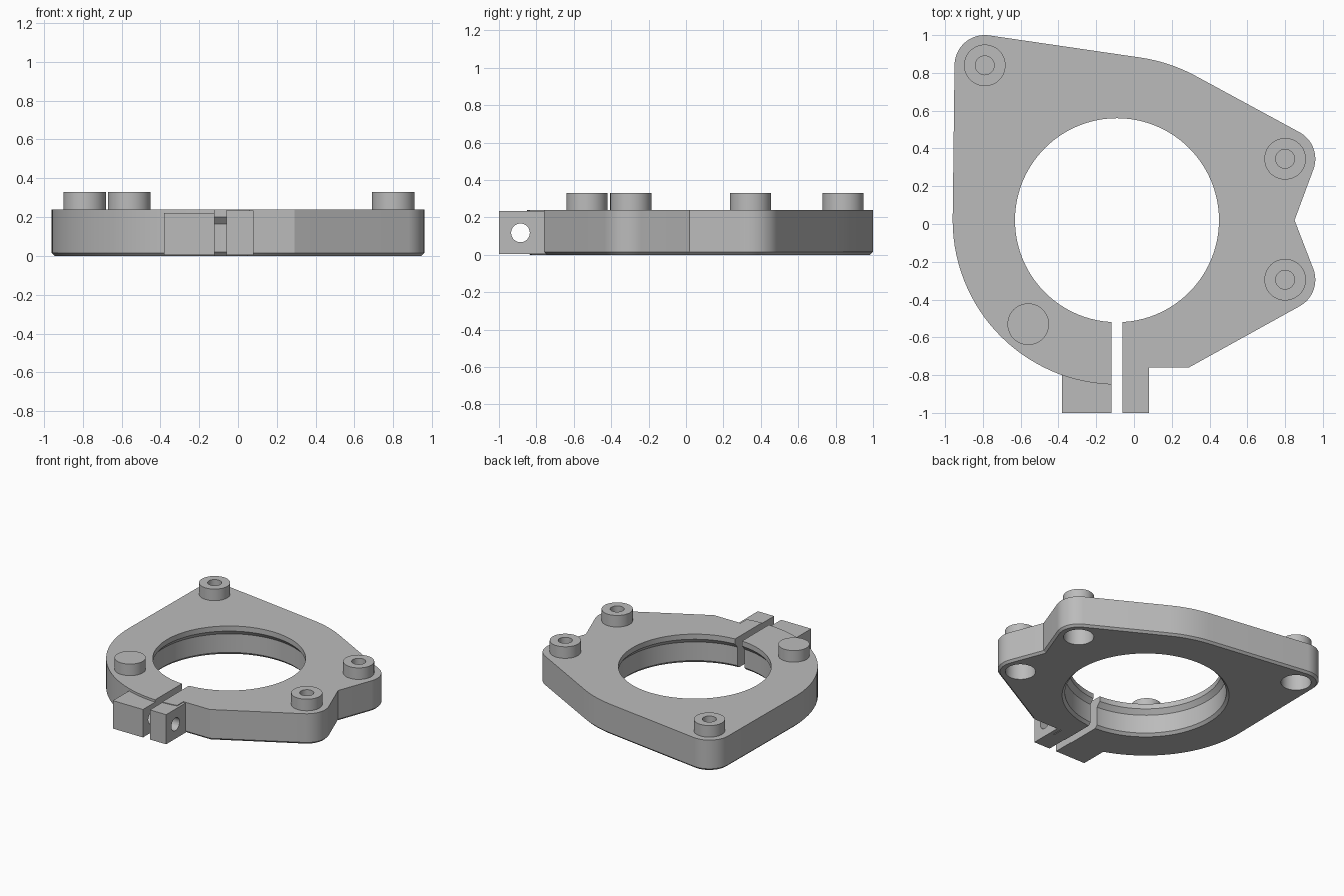
import bpy, bmesh, math
from mathutils import Matrix

if "Cube" in bpy.data.objects:
    bpy.data.objects.remove(bpy.data.objects["Cube"])

TOP = 0.24
CX, CY = -0.09, 0.02          # bore axis
SCREWS = [(-0.79, 0.84), (0.8, 0.345), (0.8, -0.295)]
PIN = (-0.56, -0.53)

steel = bpy.data.materials.new("satin grey")
steel.use_nodes = True
GREY = (0.5, 0.5, 0.5, 1)
steel.diffuse_color = GREY
steel.node_tree.nodes["Principled BSDF"].inputs["Base Color"].default_value = GREY


def finish(bm, name):
    bmesh.ops.recalc_face_normals(bm, faces=bm.faces)
    mesh = bpy.data.meshes.new(name)
    bm.to_mesh(mesh)
    bm.free()
    mesh.materials.append(steel)
    obj = bpy.data.objects.new(name, mesh)
    bpy.context.collection.objects.link(obj)
    return obj


def lathe(name, profile, x, y, steps=48):
    """Closed solid of revolution from (radius, z) points."""
    bm = bmesh.new()
    rings = []
    for r, z in profile:
        rings.append([bm.verts.new((x + r * math.cos(a), y + r * math.sin(a), z))
                      for a in (math.tau * i / steps for i in range(steps))])
    for low, high in zip(rings, rings[1:]):
        for i in range(steps):
            j = (i + 1) % steps
            bm.faces.new((low[i], low[j], high[j], high[i]))
    bm.faces.new(rings[0])
    bm.faces.new(rings[-1])
    return finish(bm, name)


def box(name, lo, hi):
    bm = bmesh.new()
    size = [b - a for a, b in zip(lo, hi)]
    mid = [(a + b) / 2 for a, b in zip(lo, hi)]
    bmesh.ops.create_cube(bm, size=1, matrix=Matrix.Translation(mid) @ Matrix.Diagonal((*size, 1)))
    return finish(bm, name)


def arc(center, r, start, end, step=5):
    n = max(2, round(abs(end - start) / step))
    angles = [math.radians(start + (end - start) * i / n) for i in range(n + 1)]
    return [(center[0] + r * math.cos(a), center[1] + r * math.sin(a)) for a in angles]


def combine(target, tool, operation):
    mod = target.modifiers.new("combine", 'BOOLEAN')
    mod.operation, mod.solver, mod.object = operation, 'EXACT', tool
    bpy.context.view_layer.objects.active = target
    bpy.ops.object.modifier_apply(modifier=mod.name)
    bpy.data.objects.remove(tool)


# Plate: round body with three ears, chamfered along the underside
outline = [(0.85, 0.02)]
outline += arc(SCREWS[1], 0.16, -20, 61.5)
outline += arc((CX, CY), 0.87, 61.5, 81.6, 3)
outline += arc(SCREWS[0], 0.16, 81.6, 179.5)
outline += arc((CX, CY), 0.87, 180, 280, 3)
outline += [(0.061, -0.76), (0.29, -0.76)]
outline += arc(SCREWS[2], 0.16, -61, 20)

bm = bmesh.new()
base = bm.faces.new([bm.verts.new((x, y, 0)) for x, y in outline])
grown = bmesh.ops.extrude_face_region(bm, geom=[base], use_keep_orig=True)
bmesh.ops.translate(bm, vec=(0, 0, TOP), verts=[v for v in grown["geom"] if isinstance(v, bmesh.types.BMVert)])
bmesh.ops.recalc_face_normals(bm, faces=bm.faces)
rim = [e for e in bm.edges if all(v.co.z < 0.001 for v in e.verts)]
bmesh.ops.bevel(bm, geom=rim, offset=0.016, segments=1, affect='EDGES')
plate = finish(bm, "clamp_plate")

# Clamp lugs, slightly lower than the plate
combine(plate, box("left_lug", (-0.38, -1, 0.004), (-0.1, -0.74, 0.222)), 'UNION')
combine(plate, box("right_lug", (-0.08, -1, 0.004), (0.08, -0.74, 0.235)), 'UNION')

# Raised bosses
for x, y in SCREWS + [PIN]:
    combine(plate, lathe("boss", [(0.11, 0.2), (0.11, 0.33)], x, y), 'UNION')

# Stepped bore with conical shoulder and lower chamfer
bore = [(0.6, -0.01), (0.57, 0.02), (0.57, 0.165), (0.54, 0.2), (0.54, 0.4)]
combine(plate, lathe("bore", bore, CX, CY, 96), 'DIFFERENCE')

# Clamp slot
combine(plate, box("slot", (-0.12, -1.1, -0.1), (-0.06, CY, 0.5)), 'DIFFERENCE')

# Blind boss holes and wide counterbores underneath
for x, y in SCREWS:
    combine(plate, lathe("boss_hole", [(0.05, 0.21), (0.05, 0.4)], x, y, 32), 'DIFFERENCE')
    combine(plate, lathe("counterbore", [(0.107, -0.1), (0.107, 0.17)], x, y), 'DIFFERENCE')

# Cross hole for the clamp screw
cross = lathe("cross_hole", [(0.05, -0.6), (0.05, 0.3)], 0, 0, 32)
cross.data.transform(Matrix.Translation((0, -0.885, 0.117)) @ Matrix.Rotation(math.pi / 2, 4, 'Y'))
cross.data.transform(Matrix.Translation((-0.2, 0, 0)))
combine(plate, cross, 'DIFFERENCE')

# Smooth round walls, crisp edges
bpy.ops.object.select_all(action='DESELECT')
plate.select_set(True)
bpy.context.view_layer.objects.active = plate
bpy.ops.object.shade_smooth_by_angle(angle=math.radians(25))
